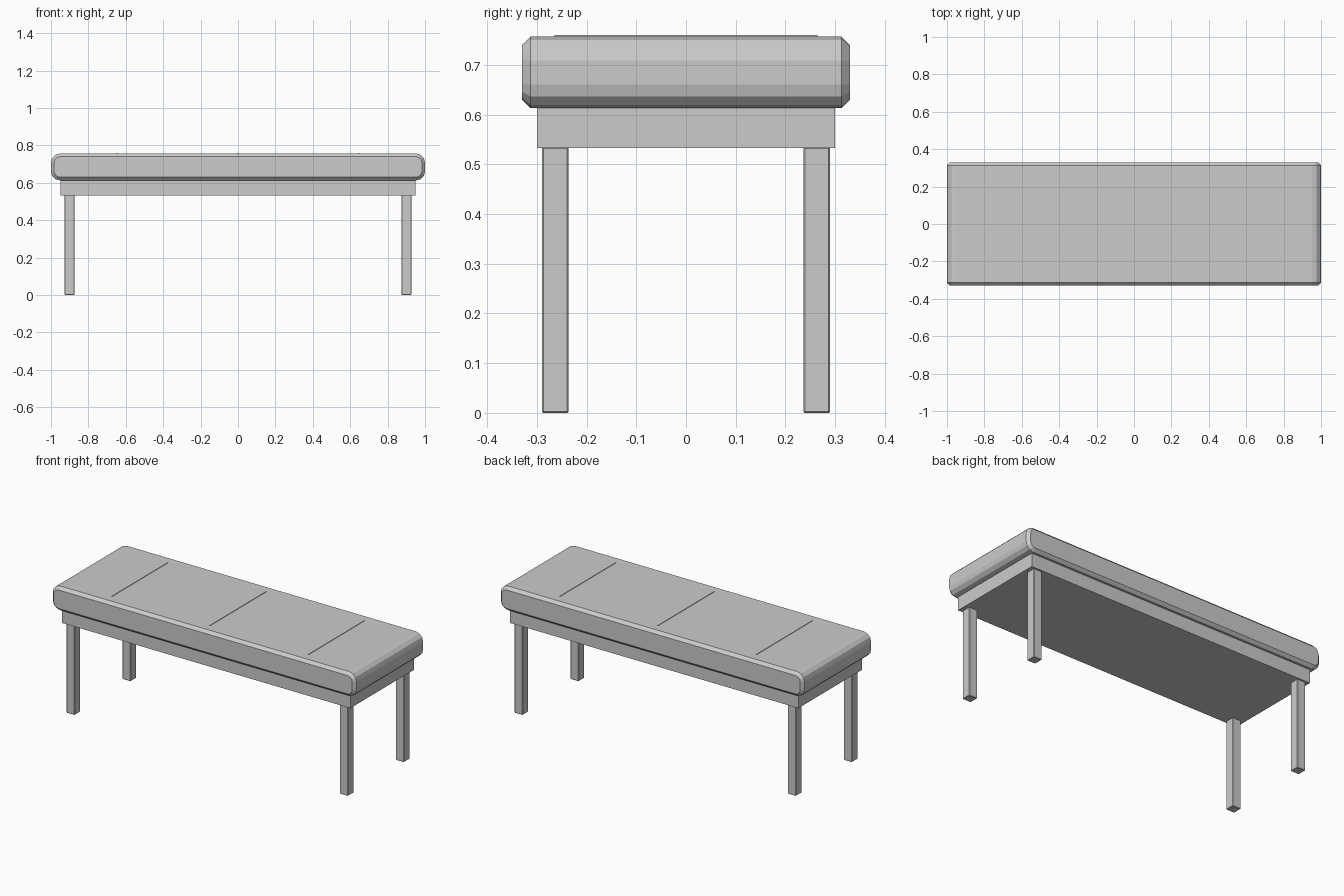
import bpy, bmesh, math

if "Cube" in bpy.data.objects:
    bpy.data.objects.remove(bpy.data.objects["Cube"])


def finish(name, bm):
    bmesh.ops.recalc_face_normals(bm, faces=bm.faces)
    mesh = bpy.data.meshes.new(name)
    bm.to_mesh(mesh)
    bm.free()
    obj = bpy.data.objects.new(name, mesh)
    bpy.context.collection.objects.link(obj)
    return obj


def box(name, x, y, z, bevel=0.0):
    """Box from (min, max) ranges, optionally with chamfered edges."""
    bm = bmesh.new()
    bmesh.ops.create_cube(bm, size=1)
    for v in bm.verts:
        for i, (lo, hi) in enumerate((x, y, z)):
            v.co[i] = (lo + hi) / 2 + v.co[i] * (hi - lo)
    if bevel:
        bmesh.ops.bevel(bm, geom=bm.edges[:], offset=bevel, segments=1,
                        profile=0.5, affect='EDGES')
    return finish(name, bm)


def cushion(half_x, half_y, z0, z1, radius, chamfer, steps):
    """Rounded rectangle in XZ run along y, with chamfered front and back rims."""
    cz, half_z = (z0 + z1) / 2, (z1 - z0) / 2
    bm = bmesh.new()
    rings = []
    for y, inset in ((-half_y, chamfer), (-half_y + chamfer, 0),
                     (half_y - chamfer, 0), (half_y, chamfer)):
        r = radius - inset
        ring = []
        for corner, (sx, sz) in enumerate(((1, 1), (-1, 1), (-1, -1), (1, -1))):
            for k in range(steps + 1):
                a = math.pi / 2 * (corner + k / steps)
                ring.append(bm.verts.new((sx * (half_x - radius) + r * math.cos(a), y,
                                          cz + sz * (half_z - radius) + r * math.sin(a))))
        rings.append(ring)
    for a, b in zip(rings, rings[1:]):
        for i in range(len(a)):
            j = (i + 1) % len(a)
            bm.faces.new((a[i], a[j], b[j], b[i]))
    bm.faces.new(rings[0])
    bm.faces.new(rings[-1])
    return finish("seat_cushion", bm)


# Padded seat
cushion(1.0, 0.33, 0.613, 0.757, 0.048, 0.017, 3)

# Stitched seams across the seat
for label, x in (("left", -0.647), ("middle", 0), ("right", 0.647)):
    box(label + "_seam", (x - 0.002, x + 0.002), (-0.265, 0.265), (0.753, 0.760))

# Frame under the seat
box("frame", (-0.95, 0.95), (-0.30, 0.30), (0.533, 0.613))

# Four square legs
for row, sy in (("front", -1), ("back", 1)):
    for side, sx in (("left", -1), ("right", 1)):
        x, y, h = sx * 0.9, sy * 0.263, 0.027
        box(f"{row}_{side}_leg", (x - h, x + h), (y - h, y + h), (0, 0.535), 0.003)
